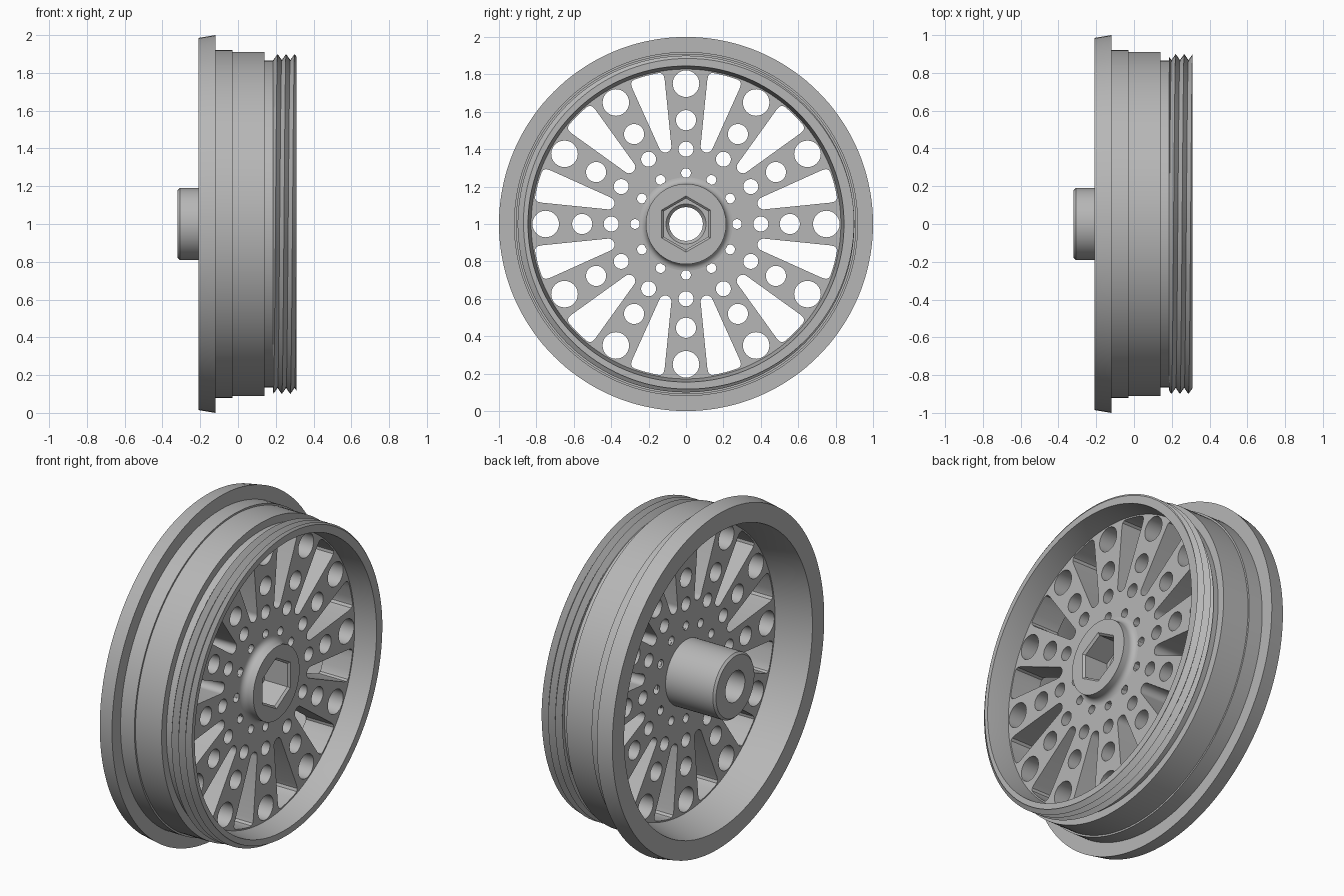
import bpy, bmesh, math
from math import pi, sin, cos, radians

cube = bpy.data.objects.get("Cube")
if cube:
    bpy.data.objects.remove(cube)

# One plain grey for the whole wheel
GREY = (0.47, 0.47, 0.47, 1)
metal = bpy.data.materials.new("grey_metal")
metal.use_nodes = True
metal.diffuse_color = GREY
metal.node_tree.nodes["Principled BSDF"].inputs["Base Color"].default_value = GREY

AXLE_Z = 1.0
PLATE_BACK, PLATE_FRONT = 0.0, 0.18


def finish(ob):
    """Assign the material and shade smooth with sharp edges kept."""
    ob.data.materials.clear()
    ob.data.materials.append(metal)
    bpy.ops.object.select_all(action='DESELECT')
    ob.select_set(True)
    bpy.context.view_layer.objects.active = ob
    bpy.ops.object.shade_smooth_by_angle(angle=radians(25))


def lathe(name, profile, steps):
    """Sweep the closed profile(angle) -> [(x, radius)] about the x axis."""
    bm = bmesh.new()
    columns = []
    for j in range(steps + 1):
        a = 2 * pi * j / steps
        columns.append([bm.verts.new((x, r * sin(a), r * cos(a) + AXLE_Z))
                        for x, r in profile(a)])
    for c, d in zip(columns, columns[1:]):
        for k in range(len(c)):
            n = (k + 1) % len(c)
            bm.faces.new((c[k], c[n], d[n], d[k]))
    bmesh.ops.remove_doubles(bm, verts=bm.verts, dist=0.0002)
    bmesh.ops.recalc_face_normals(bm, faces=bm.faces)
    mesh = bpy.data.meshes.new(name)
    bm.to_mesh(mesh)
    bm.free()
    ob = bpy.data.objects.new(name, mesh)
    bpy.context.collection.objects.link(ob)
    finish(ob)


# Rim: flange, stepped barrel and a helical thread at the open end
THREAD_START, THREAD_END, PITCH = 0.187, 0.31, 0.045
ROOT, CREST = 0.868, 0.9


def thread(a):
    shift = THREAD_START + PITCH * a / (2 * pi)
    points = []
    for k in range(-4, 9):
        x = min(max(shift + k * PITCH / 2, THREAD_START), THREAD_END)
        phase = ((x - shift) / PITCH) % 1
        points.append((x, ROOT + (CREST - ROOT) * (1 - abs(2 * phase - 1))))
    return points


def rim_profile(a):
    return ([(-0.21, 0.875), (-0.21, 0.985), (-0.12, 1.0), (-0.12, 0.92),
             (-0.03, 0.92), (-0.03, 0.91), (0.14, 0.91), (0.14, 0.865),
             (THREAD_START - 0.002, 0.865)]
            + thread(a)
            + [(THREAD_END, 0.845), (PLATE_FRONT, 0.828), (PLATE_BACK, 0.828)])


lathe("rim", rim_profile, 144)


# Hub: long boss, filleted collar, hexagonal socket and axle hole
def hub_profile(a):
    hexagon = cos(pi / 6) / cos(a % (pi / 3) - pi / 6)
    fillet = [(PLATE_FRONT + 0.035 * (1 - sin(t)), 0.25 - 0.035 * (1 - cos(t)))
              for t in (radians(90 - 15 * i) for i in range(7))]
    fillet = [(PLATE_FRONT + 0.035 * (1 - cos(radians(15 * i))),
               0.25 - 0.035 * sin(radians(15 * i))) for i in range(7)]
    return ([(-0.32, 0.09), (-0.32, 0.178), (-0.308, 0.19),
             (PLATE_BACK + 0.01, 0.19), (PLATE_BACK + 0.01, 0.25)]
            + fillet
            + [(0.25, 0.215), (0.25, 0.15 * hexagon), (0.238, 0.137 * hexagon),
               (0.09, 0.137 * hexagon), (0.09, 0.107), (0.07, 0.09)])


lathe("hub", hub_profile, 72)


# Spoke plate: filled outline with windows and drilled holes, then thickened
def polar(r, degrees):
    t = radians(degrees)
    return (r * cos(t), r * sin(t))


def circle(cx, cy, r, n):
    return [(cx + r * cos(2 * pi * i / n), cy + r * sin(2 * pi * i / n))
            for i in range(n)]


def window(centre):
    """Tapered opening between two spokes, with a round inner tip."""
    side = [polar(0.78, 6.6), polar(0.805, 6.4), polar(0.817, 5.6),
            polar(0.82, 4.6), polar(0.82, 2.3)]
    tip = [(0.43 + 0.033 * cos(radians(t)), 0.033 * sin(radians(t)))
           for t in range(95, 266, 17)]
    shape = ([polar(0.82, 0)] + side[::-1] + tip
             + [(u, -v) for u, v in side])
    c, s = cos(radians(centre)), sin(radians(centre))
    return [(u * c - v * s, u * s + v * c) for u, v in shape]


outlines = [circle(0, 0, 0.84, 144), circle(0, 0, 0.17, 48)]
HOLES = [(0.75, 0.071), (0.555, 0.054), (0.4, 0.04), (0.272, 0.026)]
for i in range(12):
    outlines.append(window(30 * i + 15))
    for distance, radius in HOLES:
        outlines.append(circle(*polar(distance, 30 * i), radius, 32))

curve = bpy.data.curves.new("spoke_plate", 'CURVE')
curve.dimensions = '2D'
curve.fill_mode = 'BOTH'
curve.extrude = (PLATE_FRONT - PLATE_BACK) / 2
for points in outlines:
    spline = curve.splines.new('POLY')
    spline.points.add(len(points) - 1)
    for p, (u, v) in zip(spline.points, points):
        p.co = (u, v, 0, 1)
    spline.use_cyclic_u = True
plate = bpy.data.objects.new("spoke_plate", curve)
bpy.context.collection.objects.link(plate)
plate.rotation_euler = (0, pi / 2, 0)
plate.location = ((PLATE_FRONT + PLATE_BACK) / 2, 0, AXLE_Z)
bpy.ops.object.select_all(action='DESELECT')
plate.select_set(True)
bpy.context.view_layer.objects.active = plate
bpy.ops.object.convert(target='MESH')
plate = bpy.context.view_layer.objects.active

# Weld the plate's caps to its walls
bm = bmesh.new()
bm.from_mesh(plate.data)
bmesh.ops.remove_doubles(bm, verts=bm.verts, dist=0.0002)
bmesh.ops.recalc_face_normals(bm, faces=bm.faces)
bm.to_mesh(plate.data)
bm.free()
finish(plate)
